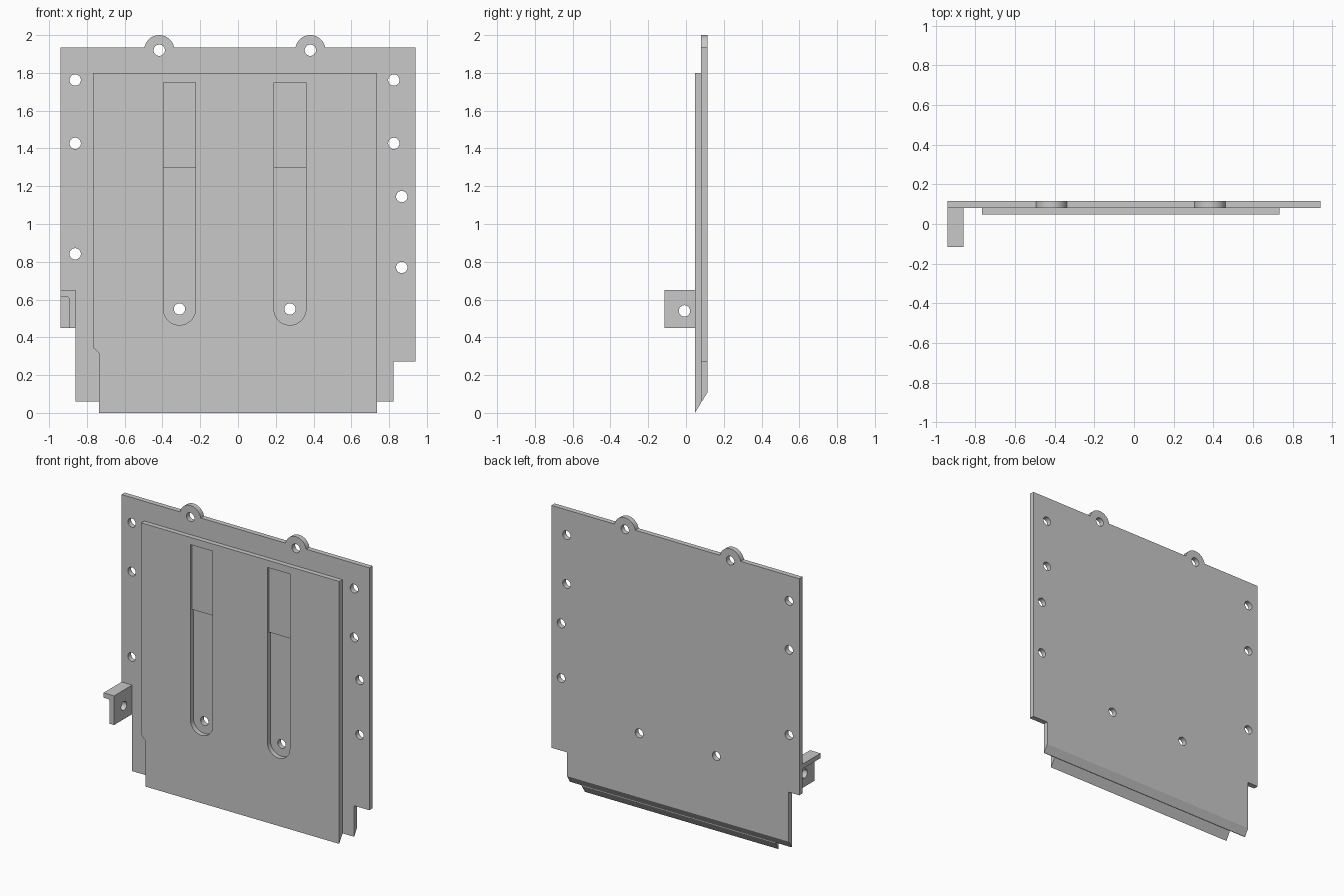
import bpy, bmesh
from math import sin, cos, pi, asin
from mathutils import Vector

cube = bpy.data.objects.get("Cube")
if cube:
    bpy.data.objects.remove(cube, do_unlink=True)

grey = bpy.data.materials.new("light_grey")
grey.use_nodes = True
COLOUR = (0.578, 0.578, 0.578, 1)
grey.diffuse_color = COLOUR
grey.node_tree.nodes["Principled BSDF"].inputs["Base Color"].default_value = COLOUR

# Depths of the layers, front to back
FRONT, STEP, SEAM, BACK = 0.047, 0.063, 0.08, 0.115
HOLE = 0.03


def arc(cx, cz, r, a0, a1, n=16):
    """Points on an arc in the x-z plane."""
    return [(cx + r * cos(a0 + (a1 - a0) * i / n),
             cz + r * sin(a0 + (a1 - a0) * i / n)) for i in range(n + 1)]


def circle(cx, cz, r=HOLE):
    return arc(cx, cz, r, 0, 2 * pi, 32)[:-1]


def prisms(name, outlines, d0, d1, along="y"):
    """Extrude outlines between two depths, along y or along x."""
    bm = bmesh.new()
    for outline in outlines:
        if along == "y":
            verts = [bm.verts.new((u, d0, v)) for u, v in outline]
            shift = Vector((0, d1 - d0, 0))
        else:
            verts = [bm.verts.new((d0, u, v)) for u, v in outline]
            shift = Vector((d1 - d0, 0, 0))
        face = bm.faces.new(verts)
        new = bmesh.ops.extrude_face_region(bm, geom=[face], use_keep_orig=True)
        moved = [g for g in new["geom"] if isinstance(g, bmesh.types.BMVert)]
        bmesh.ops.translate(bm, verts=moved, vec=shift)
    bmesh.ops.recalc_face_normals(bm, faces=bm.faces[:])
    mesh = bpy.data.meshes.new(name)
    bm.to_mesh(mesh)
    bm.free()
    mesh.materials.append(grey)
    obj = bpy.data.objects.new(name, mesh)
    bpy.context.collection.objects.link(obj)
    return obj


def cut(obj, *cutters):
    """Subtract the cutters, then discard them."""
    for cutter in cutters:
        mod = obj.modifiers.new("cut", "BOOLEAN")
        mod.operation, mod.solver, mod.object = "DIFFERENCE", "EXACT", cutter
    graph = bpy.context.evaluated_depsgraph_get()
    mesh = bpy.data.meshes.new_from_object(obj.evaluated_get(graph))
    obj.modifiers.clear()
    obj.data = mesh
    for cutter in cutters:
        bpy.data.objects.remove(cutter, do_unlink=True)


def bevel_bottom(obj):
    """Slice the lower back edge along one sloping plane."""
    bm = bmesh.new()
    bm.from_mesh(obj.data)
    slope = Vector((0, 0.11, FRONT - BACK))
    res = bmesh.ops.bisect_plane(bm, geom=bm.verts[:] + bm.edges[:] + bm.faces[:],
                                 plane_co=(0, FRONT, 0), plane_no=slope, clear_outer=True)
    edges = [g for g in res["geom_cut"] if isinstance(g, bmesh.types.BMEdge)]
    bmesh.ops.holes_fill(bm, edges=[e for e in edges if e.is_boundary])
    bmesh.ops.recalc_face_normals(bm, faces=bm.faces[:])
    bm.to_mesh(obj.data)
    bm.free()


def smooth(obj):
    bpy.ops.object.select_all(action="DESELECT")
    obj.select_set(True)
    bpy.context.view_layer.objects.active = obj
    bpy.ops.object.shade_smooth_by_angle(angle=0.5)


# Back plate with two rounded ears and stepped lower corners
TOP, EAR_Z, EAR_R = 1.935, 1.92, 0.08
EARS, SLOTS = (0.383, -0.417), (-0.31, 0.275)
SLOT_Z, SLOT_R = 0.55, 0.085
a = asin((TOP - EAR_Z) / EAR_R)
outline = [(-0.94, 0.45), (-0.86, 0.45), (-0.86, 0.06), (0.823, 0.06),
           (0.823, 0.273), (0.94, 0.273), (0.94, TOP)]
for x in EARS:
    outline += arc(x, EAR_Z, EAR_R, a, pi - a, 24)
outline.append((-0.94, TOP))
back_plate = prisms("back_plate", [outline], SEAM, BACK)
bevel_bottom(back_plate)

# Bolt holes down both sides, in the ears and at the slot ends
holes = [(x, EAR_Z) for x in EARS] + [(x, SLOT_Z) for x in SLOTS]
holes += [(-0.862, z) for z in (1.762, 1.427, 0.842)]
holes += [(0.825, z) for z in (1.762, 1.427)] + [(0.867, z) for z in (1.145, 0.77)]
cut(back_plate, prisms("hole_cutter", [circle(*h) for h in holes], 0, 0.2))

# Front panel with two stepped slots
panel = [(-0.735, 0), (0.735, 0), (0.735, 1.8), (-0.767, 1.8), (-0.767, 0.345), (-0.735, 0.315)]
front_panel = prisms("front_panel", [panel], FRONT, SEAM)
bevel_bottom(front_panel)
deep, shallow = [], []
for x in SLOTS:
    l, r = x - SLOT_R, x + SLOT_R
    deep.append(arc(x, SLOT_Z, SLOT_R, pi, 2 * pi, 24) + [(r, 1.3), (l, 1.3)])
    shallow.append([(l, 1.29), (r, 1.29), (r, 1.75), (l, 1.75)])
cut(front_panel, prisms("deep_cutter", deep, 0, 0.2),
    prisms("shallow_cutter", shallow, 0, STEP))

# Angle bracket with a rounded inner corner
angle = [(-0.86, 0.45), (-0.86, 0.65), (-0.94, 0.65), (-0.94, 0.617)]
angle += arc(-0.91, 0.602, 0.015, pi / 2, 0, 6) + [(-0.895, 0.45)]
side_bracket = prisms("side_bracket", [angle], -BACK, SEAM)
cut(side_bracket, prisms("bracket_cutter", [circle(-0.008, 0.54)], -1, -0.8, "x"))

for part in (back_plate, front_panel, side_bracket):
    smooth(part)
